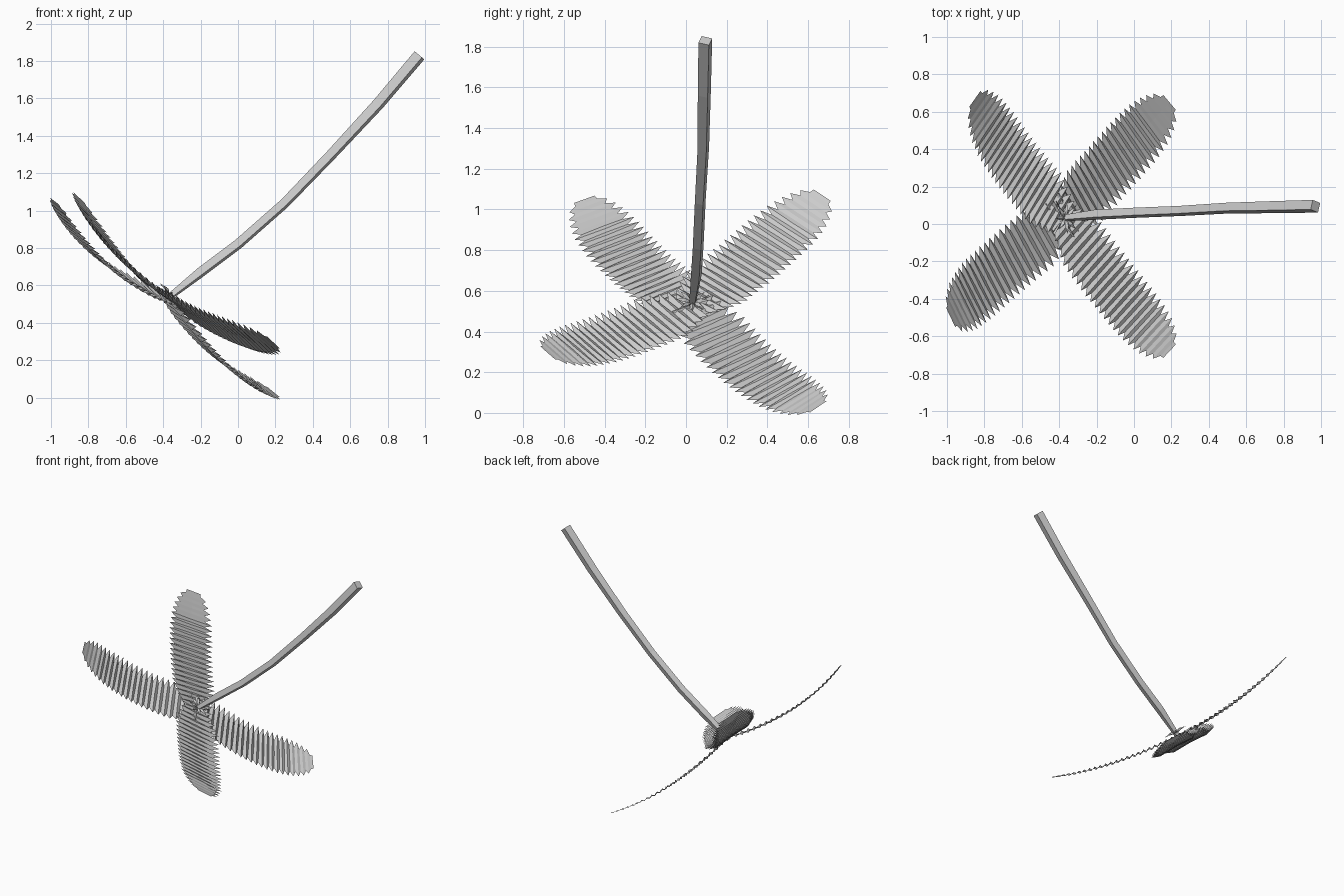
import bpy, bmesh, math
from mathutils import Vector

if "Cube" in bpy.data.objects:
    bpy.data.objects.remove(bpy.data.objects["Cube"])

grey = bpy.data.materials.new("pale_grey")
grey.use_nodes = True
COLOUR = (0.6, 0.6, 0.6, 1)
grey.diffuse_color = COLOUR
grey.node_tree.nodes["Principled BSDF"].inputs["Base Color"].default_value = COLOUR

HUB = Vector((-0.38, 0.03, 0.53))
AXIS = Vector((0.66, 0.04, 0.75)).normalized()


def finish(bm, name):
    mesh = bpy.data.meshes.new(name)
    bm.to_mesh(mesh)
    bm.free()
    mesh.materials.append(grey)
    obj = bpy.data.objects.new(name, mesh)
    bpy.context.collection.objects.link(obj)
    return obj


def leaf(name, mid, tip, teeth=23):
    """Cupped blade with a saw-toothed rim whose teeth lift off the surface."""
    mid, tip = Vector(mid), Vector(tip)
    handle = mid * 2 - (HUB + tip) / 2
    bm = bmesh.new()
    previous = None
    rows = teeth * 2
    for i in range(rows + 1):
        t = i / rows
        centre = HUB * (1 - t) ** 2 + handle * 2 * t * (1 - t) + tip * t * t
        tangent = ((handle - HUB) * (1 - t) + (tip - handle) * t).normalized()
        across = tangent.cross(AXIS).normalized()
        normal = across.cross(tangent)
        # outline is wide from the hub and rounds off bluntly at the tip
        half = 0.185 * min(1, 0.65 + 2 * t) * (1 - 0.9 * max(0, (t - 0.5) / 0.5) ** 3.5) ** 0.5
        lift = 0.014 * (1 - t ** 3)
        if i % 2:
            half, lift = max(half - 0.055, half * 0.7), -lift * 0.6
        row = [bm.verts.new(centre + across * half * s + normal * lift * (0.25 + 0.75 * abs(s)))
               for s in (-1, 0, 1)]
        if previous:
            for k in range(2):
                bm.faces.new((previous[k], previous[k + 1], row[k + 1], row[k]))
        previous = row
    return finish(bm, name)


leaf("back_left_leaf", (-0.1, 0.34, 0.2), (0.19, 0.65, 0.03))
leaf("front_left_leaf", (-0.1, -0.35, 0.37), (0.19, -0.68, 0.295))
leaf("back_right_leaf", (-0.65, 0.34, 0.77), (-0.85, 0.67, 1.07))
leaf("front_right_leaf", (-0.74, -0.26, 0.74), (-0.98, -0.5, 1.05))

# Stem: four-sided tube along a gentle bow
SIDES = 4
path = [(-0.39, 0.03, 0.52, 0.018), (-0.2, 0.05, 0.67, 0.03),
        (0, 0.06, 0.82, 0.03), (0.25, 0.07, 1.04, 0.03),
        (0.5, 0.085, 1.3, 0.032), (0.75, 0.09, 1.57, 0.036),
        (0.97, 0.095, 1.83, 0.038)]
bm = bmesh.new()
rings = []
for i, (x, y, z, radius) in enumerate(path):
    ahead = Vector(path[min(i + 1, len(path) - 1)][:3])
    behind = Vector(path[max(i - 1, 0)][:3])
    along = (ahead - behind).normalized()
    side = along.cross(Vector((0, 1, 0))).normalized()
    up = along.cross(side)
    angles = [math.tau * (k + 0.3) / SIDES for k in range(SIDES)]
    rings.append([bm.verts.new(Vector((x, y, z)) + radius * (
        side * math.cos(a) + up * math.sin(a))) for a in angles])
for a, b in zip(rings, rings[1:]):
    for k in range(SIDES):
        bm.faces.new((a[k], a[k - 1], b[k - 1], b[k]))
bm.faces.new(rings[0])
bm.faces.new(rings[-1][::-1])
bmesh.ops.recalc_face_normals(bm, faces=bm.faces)
finish(bm, "stem")

# Small star of slim sepals around the foot of the stem
bm = bmesh.new()
u = AXIS.cross(Vector((0, 1, 0))).normalized()
v = AXIS.cross(u)
foot = HUB + AXIS * 0.02
for k in range(8):
    angle = math.tau * k / 8
    out = u * math.cos(angle) + v * math.sin(angle)
    wide = out.cross(AXIS) * 0.013
    base = bm.verts.new(foot)
    left = bm.verts.new(foot + out * 0.04 + wide + AXIS * 0.01)
    right = bm.verts.new(foot + out * 0.04 - wide + AXIS * 0.01)
    ridge = bm.verts.new(foot + out * 0.04 + AXIS * 0.025)
    point = bm.verts.new(foot + out * 0.085 + AXIS * 0.015)
    for s, e in ((left, ridge), (ridge, right), (right, left)):
        bm.faces.new((base, s, e))
        bm.faces.new((point, e, s))
bmesh.ops.recalc_face_normals(bm, faces=bm.faces)
finish(bm, "sepals")
